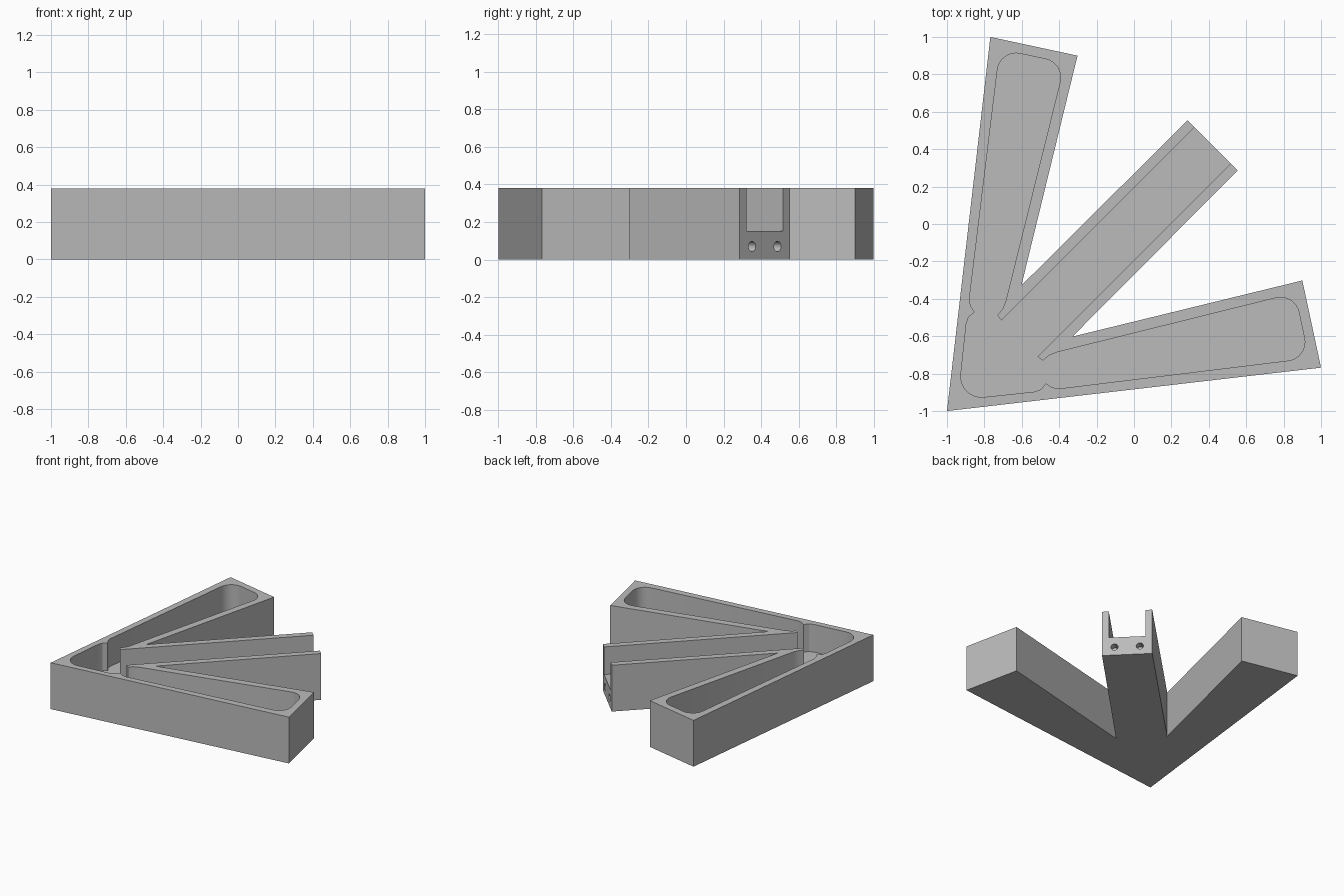
import bpy, bmesh, math
from mathutils import Vector, Matrix

cube = bpy.data.objects.get("Cube")
if cube:
    bpy.data.objects.remove(cube, do_unlink=True)

HEIGHT, FLOOR = 0.38, 0.153

grey = bpy.data.materials.new("plain grey")
grey.use_nodes = True
grey.diffuse_color = (0.5, 0.5, 0.5, 1)
grey.node_tree.nodes["Principled BSDF"].inputs["Base Color"].default_value = (0.5, 0.5, 0.5, 1)


def rounded(corners, steps=8):
    """Round each (x, y, radius) corner of a closed outline."""
    out = []
    for i, (x, y, r) in enumerate(corners):
        p = Vector((x, y))
        if r == 0:
            out.append(p)
            continue
        a = (Vector(corners[i - 1][:2]) - p).normalized()
        b = (Vector(corners[(i + 1) % len(corners)][:2]) - p).normalized()
        half = a.angle(b) / 2
        centre = p + (a + b).normalized() * r / math.sin(half)
        start = p + a * r / math.tan(half) - centre
        end = p + b * r / math.tan(half) - centre
        sweep = math.pi - 2 * half
        for k in range(steps + 1):
            t = sweep * k / steps
            out.append(centre + (start * math.sin(sweep - t) + end * math.sin(t)) / math.sin(sweep))
    return out


def mirrored(half, tip):
    """Complete an outline across the diagonal y = x, through a tip on it."""
    return half + [tip] + [(y, x, r) for x, y, r in reversed(half)]


def add_object(name, bm):
    bmesh.ops.recalc_face_normals(bm, faces=bm.faces)
    mesh = bpy.data.meshes.new(name)
    bm.to_mesh(mesh)
    bm.free()
    mesh.materials.append(grey)
    ob = bpy.data.objects.new(name, mesh)
    bpy.context.collection.objects.link(ob)
    return ob


def prism(name, points, z0, z1):
    bm = bmesh.new()
    low = [bm.verts.new((p.x, p.y, z0)) for p in points]
    high = [bm.verts.new((p.x, p.y, z1)) for p in points]
    bm.faces.new(low[::-1])
    bm.faces.new(high)
    for i in range(len(points)):
        bm.faces.new((low[i - 1], low[i], high[i], high[i - 1]))
    return add_object(name, bm)


# Three-armed body
arm = [(0.286, 0.554, 0), (-0.602, -0.329, 0), (-0.302, 0.9, 0), (-0.768, 1, 0)]
body = prism("three_arm_tray", rounded(mirrored(arm, (-1, -1, 0))), 0, HEIGHT)

# Cavity: open middle channel, side pocket, and hub
cavity = [
    (0.4025, 0.5975, 0), (-0.71, -0.515, 0), (-0.73, -0.487, 0),
    (-0.704, -0.456, 0), (-0.687, -0.417, 0),
    (-0.37, 0.86, 0.1), (-0.717, 0.934, 0.1),
    (-0.88, -0.4, 0), (-0.874, -0.438, 0), (-0.852, -0.472, 0),
    (-0.884, -0.497, 0), (-0.897, -0.535, 0),
]
cutters = [prism("cavity_cutter", rounded(mirrored(cavity, (-0.94, -0.94, 0.11))), FLOOR, HEIGHT + 0.2)]

# Two round sockets in the end of the middle arm
for name, x, y in (("left_socket_cutter", 0.485, 0.35), ("right_socket_cutter", 0.35, 0.485)):
    bm = bmesh.new()
    turn = Vector((1, 1, 0)).to_track_quat("Z", "Y").to_matrix().to_4x4()
    bmesh.ops.create_cone(bm, cap_ends=True, segments=24, radius1=0.027, radius2=0.027,
                          depth=0.12, matrix=Matrix.Translation((x, y, 0.07)) @ turn)
    cutters.append(add_object(name, bm))

bpy.context.view_layer.objects.active = body
body.select_set(True)
for cutter in cutters:
    mod = body.modifiers.new(cutter.name, "BOOLEAN")
    mod.operation = "DIFFERENCE"
    mod.solver = "EXACT"
    mod.object = cutter
    bpy.ops.object.modifier_apply(modifier=mod.name)
    bpy.data.objects.remove(cutter, do_unlink=True)

bpy.ops.object.shade_smooth_by_angle(angle=math.radians(25))
